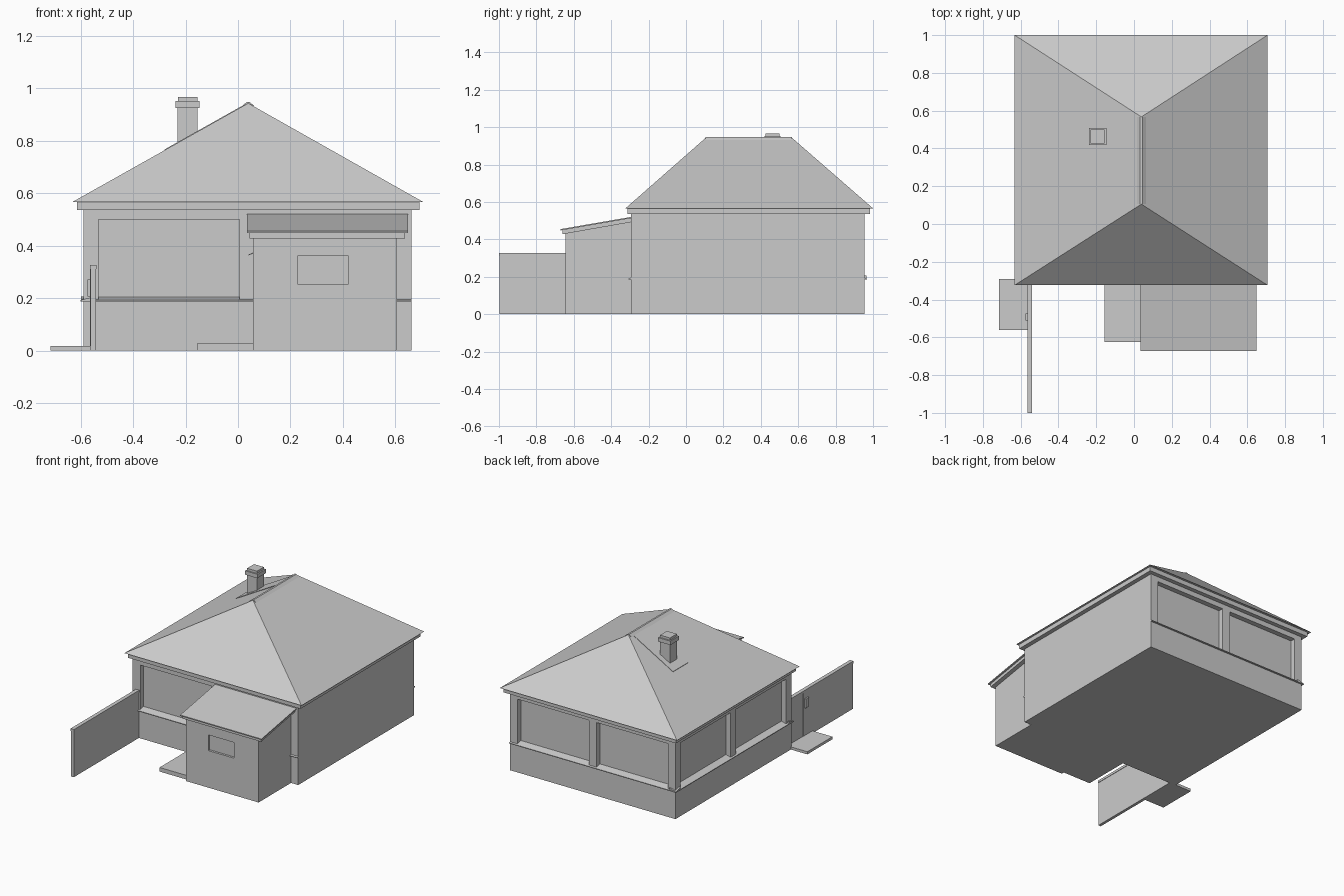
import bpy, bmesh
from mathutils import Vector

if "Cube" in bpy.data.objects:
    bpy.data.objects.remove(bpy.data.objects["Cube"])


def mesh_object(name, bm):
    bmesh.ops.recalc_face_normals(bm, faces=bm.faces)
    me = bpy.data.meshes.new(name)
    bm.to_mesh(me)
    bm.free()
    ob = bpy.data.objects.new(name, me)
    bpy.context.collection.objects.link(ob)
    return ob


def add_box(bm, x, y, z):
    vs = bmesh.ops.create_cube(bm, size=1)["verts"]
    for v in vs:
        v.co = Vector([(r[0] + r[1]) / 2 + c * (r[1] - r[0]) for c, r in zip(v.co, (x, y, z))])


def box(name, *ranges):
    bm = bmesh.new()
    add_box(bm, *ranges)
    return mesh_object(name, bm)


def prism(name, pts, axis, a, b):
    """Extrude a profile: (y, z) points along x, or (x, z) points along y."""
    bm = bmesh.new()
    place = (lambda p, t: (t, p[0], p[1])) if axis == "x" else (lambda p, t: (p[0], t, p[1]))
    face = bm.faces.new([bm.verts.new(place(p, a)) for p in pts])
    geo = bmesh.ops.extrude_face_region(bm, geom=[face])["geom"]
    shift = Vector((b - a, 0, 0)) if axis == "x" else Vector((0, b - a, 0))
    bmesh.ops.translate(bm, vec=shift, verts=[g for g in geo if isinstance(g, bmesh.types.BMVert)])
    return mesh_object(name, bm)


def cut(target, name, boxes):
    bm = bmesh.new()
    for b in boxes:
        add_box(bm, *b)
    cutter = mesh_object(name, bm)
    cutter.hide_render = True
    mod = target.modifiers.new("openings", "BOOLEAN")
    mod.object, mod.operation, mod.solver = cutter, "DIFFERENCE", "EXACT"
    bpy.context.view_layer.objects.active = target
    bpy.ops.object.modifier_apply(modifier=mod.name)
    bpy.data.objects.remove(cutter)


# Main walls with recessed window bays on front, back and left
X0, X1, Y0, Y1 = -0.589, 0.661, -0.295, 0.955
D, P = 0.035, 0.057
xm, ym = (X0 + X1) / 2, (Y0 + Y1) / 2
wz = (0.19, 0.5)
walls = box("house_walls", (X0, X1), (Y0, Y1), (0, 0.54))
bays = [((X0 + P, xm - 0.03), (Y0 - 0.1, Y0 + D), wz)]
for a, b in ((X0 + P, xm - 0.03), (xm + 0.03, X1 - P)):
    bays.append(((a, b), (Y1 - D, Y1 + 0.1), wz))
for a, b in ((Y0 + P, ym - 0.03), (ym + 0.03, Y1 - P)):
    bays.append(((X0 - 0.1, X0 + D), (a, b), wz))
cut(walls, "bay_cutter", bays)


# Sloped sills around the three windowed sides
def sill(edge, out):
    return [(edge + out * 0.012, 0.187), (edge + out * 0.012, 0.192),
            (edge - out * (D + 0.005), 0.206), (edge - out * (D + 0.005), 0.187)]


prism("front_sill", sill(Y0, -1), "x", X0 - 0.01, X1)
prism("back_sill", sill(Y1, 1), "x", X0 - 0.01, X1)
prism("left_sill", sill(X0, -1), "y", Y0 - 0.01, Y1 + 0.01)

# Hipped roof, its fascia and the ridge cap
box("fascia", (-0.613, 0.691), (-0.312, 0.984), (0.535, 0.566))
RX, RZ, EZ = 0.039, 0.943, 0.566
bm = bmesh.new()
e = [bm.verts.new((x, y, EZ)) for x, y in ((-0.632, -0.324), (0.707, -0.324), (0.707, 1.0), (-0.632, 1.0))]
f, r = bm.verts.new((RX, 0.105, RZ)), bm.verts.new((RX, 0.567, RZ))
for face in ((e[0], e[1], f), (e[1], e[2], r, f), (e[2], e[3], r), (e[3], e[0], f, r), e):
    bm.faces.new(face)
mesh_object("hipped_roof", bm)
S = (RZ - EZ) / (RX + 0.632)
prism("ridge_cap", [(RX - 0.024, RZ - 0.011), (RX - 0.006, RZ + 0.004), (RX + 0.006, RZ + 0.004),
                    (RX + 0.024, RZ - 0.011)], "y", 0.105, 0.567)

# Chimney with collar, cap and a raised roof strip behind it
cx, cy = -0.192, 0.463
strip = [(RX, RZ), (RX, RZ + 0.003), (-0.28, RZ + 0.003 - S * (RX + 0.28)), (-0.28, RZ - S * (RX + 0.28))]
prism("chimney_flashing", strip, "y", 0.38, 0.54)
for name, h, z in (("chimney_shaft", 0.038, (0.75, 0.93)), ("chimney_collar", 0.046, (0.924, 0.951)),
                   ("chimney_cap", 0.037, (0.951, 0.967))):
    box(name, (cx - h, cx + h), (cy - h, cy + h), z)

# Front porch with a lean-to roof
porch = prism("porch_walls", [(-0.645, 0), (-0.645, 0.44), (-0.29, 0.505), (-0.29, 0)], "x", 0.058, 0.607)
cut(porch, "porch_cutter", [((0.227, 0.422), (-0.7, -0.63), (0.253, 0.36))])
prism("porch_fascia", [(-0.66, 0.428), (-0.66, 0.45), (-0.29, 0.515), (-0.29, 0.493)], "x", 0.043, 0.637)
prism("porch_roof", [(-0.672, 0.448), (-0.672, 0.455), (-0.29, 0.521), (-0.29, 0.514)], "x", 0.034, 0.648)
prism("porch_door_hood", [(0.04, 0.363), (0.04, 0.366), (0.06, 0.375), (0.06, 0.37)], "y", -0.56, -0.4)
box("porch_step", (-0.155, 0.06), (-0.625, -0.29), (0, 0.028))

# Garden wall with coping, gate panel, mailbox and side slab
box("garden_wall", (-0.562, -0.542), (-0.998, -0.29), (0, 0.313))
box("garden_wall_coping", (-0.565, -0.539), (-1.0, -0.29), (0.311, 0.327))
box("gate_panel", (-0.5645, -0.56), (-0.585, -0.46), (0.018, 0.311))
box("mailbox", (-0.574, -0.56), (-0.51, -0.473), (0.207, 0.27))
box("side_slab", (-0.714, -0.56), (-0.56, -0.29), (0, 0.018))
